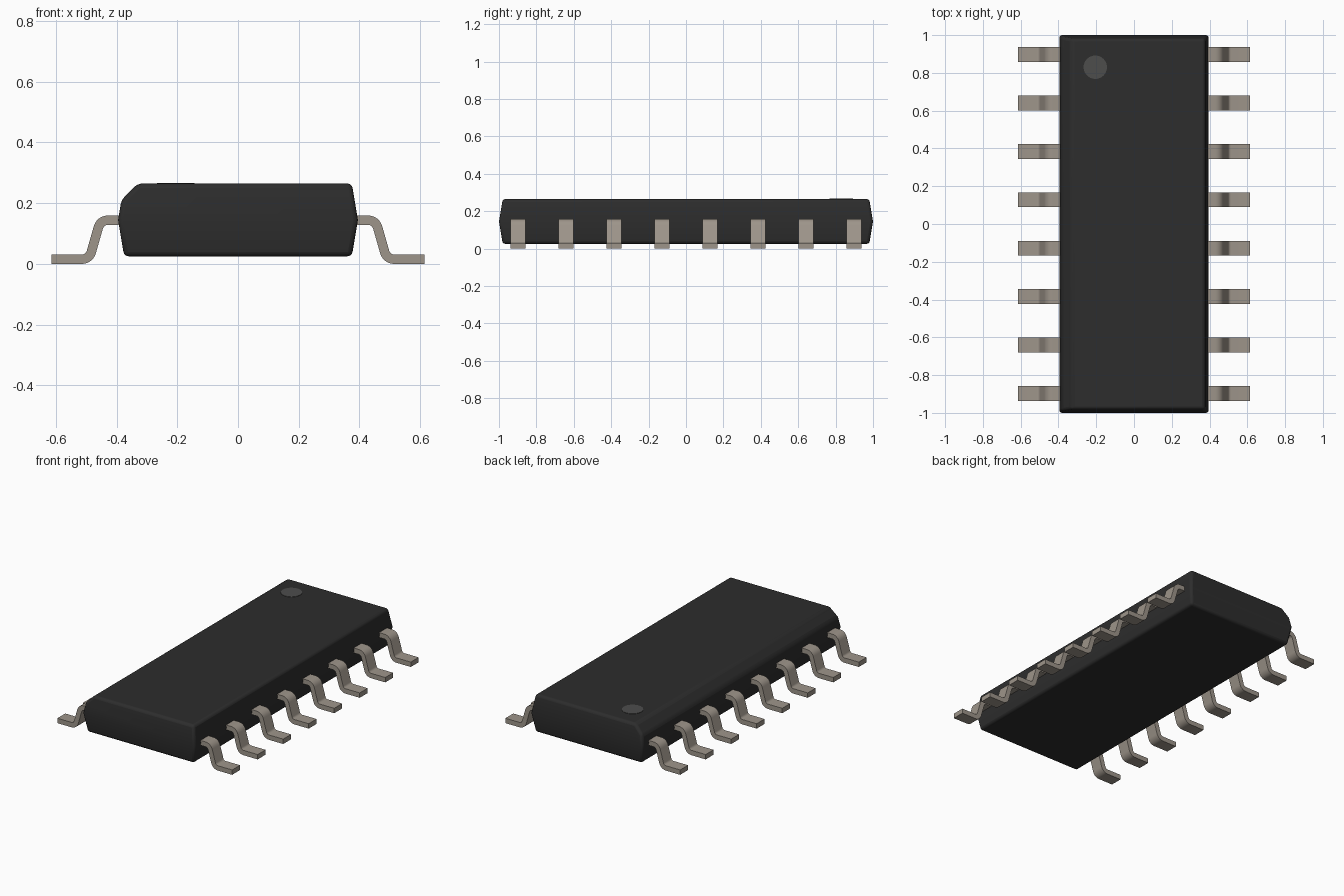
import bpy, bmesh, math
from mathutils import Vector

cube = bpy.data.objects.get("Cube")
if cube:
    bpy.data.objects.remove(cube, do_unlink=True)


def material(name, rgb, rough):
    m = bpy.data.materials.new(name)
    m.use_nodes = True
    m.diffuse_color = (*rgb, 1)
    node = m.node_tree.nodes["Principled BSDF"]
    node.inputs["Base Color"].default_value = (*rgb, 1)
    node.inputs["Roughness"].default_value = rough
    return m


BLACK = material("black plastic", (0.026, 0.026, 0.026), 0.6)
GREY = material("grey marking", (0.075, 0.075, 0.073), 0.6)
METAL = material("tinned metal", (0.34, 0.30, 0.255), 0.5)


def add_object(name, mesh, mat=None):
    ob = bpy.data.objects.new(name, mesh)
    bpy.context.collection.objects.link(ob)
    if mat:
        mesh.materials.append(mat)
    return ob


def mesh_from(bm, name):
    bmesh.ops.recalc_face_normals(bm, faces=bm.faces)
    me = bpy.data.meshes.new(name)
    bm.to_mesh(me)
    bm.free()
    return me


def smooth(ob, degrees):
    bpy.ops.object.select_all(action='DESELECT')
    ob.select_set(True)
    bpy.context.view_layer.objects.active = ob
    bpy.ops.object.shade_smooth_by_angle(angle=math.radians(degrees))


# Body: three stacked rectangles, widest at the mould seam
BOTTOM, SEAM, TOP = 0.025, 0.145, 0.265
bm = bmesh.new()
rings = []
for z, inset in ((BOTTOM, 0.02), (SEAM, 0), (TOP, 0.02)):
    hx, hy = 0.395 - inset, 1.0 - inset
    rings.append([bm.verts.new((sx * hx, sy * hy, z))
                  for sx, sy in ((-1, -1), (1, -1), (1, 1), (-1, 1))])
bm.faces.new(rings[0])
bm.faces.new(rings[2])
for low, high in zip(rings, rings[1:]):
    for i in range(4):
        j = (i + 1) % 4
        bm.faces.new((low[i], low[j], high[j], high[i]))
bmesh.ops.recalc_face_normals(bm, faces=bm.faces)

# Sloped orientation edge along the right side
cut = bmesh.ops.bisect_plane(bm, geom=bm.verts[:] + bm.edges[:] + bm.faces[:],
                             plane_co=(-0.33, 0, TOP), plane_no=(-1, 0, 1),
                             clear_outer=True)
bmesh.ops.holes_fill(bm, edges=[e for e in bm.edges if e.is_boundary])
body = add_object("body", mesh_from(bm, "body"), BLACK)

# Softened outer edges; the shallow seam stays unbevelled
bevel = body.modifiers.new("soft edges", 'BEVEL')
bevel.width = 0.015
bevel.segments = 3
bevel.limit_method = 'ANGLE'
bevel.angle_limit = math.radians(28)
smooth(body, 30)

# Round pin one marker
bm = bmesh.new()
bmesh.ops.create_cone(bm, cap_ends=True, segments=40, radius1=0.062,
                      radius2=0.062, depth=0.004)
marker = add_object("pin_one_marker", mesh_from(bm, "pin_one_marker"), GREY)
marker.location = (-0.205, 0.83, TOP)
smooth(marker, 30)

# Lead: a strip bent twice, swept from a centre line with rounded corners
THICK, WIDTH, RADIUS, STEPS = 0.031, 0.079, 0.032, 6
path = [Vector(p) for p in ((0.36, 0.144), (0.453, 0.144),
                            (0.490, 0.0155), (0.615, 0.0155))]


def left_normal(d):
    return Vector((-d.y, d.x))


samples = [(path[0], Vector((0, 1)))]
for a, b, c in zip(path, path[1:], path[2:]):
    d1, d2 = (b - a).normalized(), (c - b).normalized()
    turn = d1.angle_signed(d2)
    side = 1 if d1.x * d2.y - d1.y * d2.x > 0 else -1
    start = b - d1 * RADIUS * math.tan(abs(turn) / 2)
    centre = start + left_normal(d1) * RADIUS * side
    base = math.atan2(d1.y, d1.x)
    for i in range(STEPS + 1):
        ang = base + side * abs(turn) * i / STEPS
        n = Vector((-math.sin(ang), math.cos(ang)))
        samples.append((centre - n * RADIUS * side, n))
samples.append((path[-1], Vector((0, 1))))

outline = [p + n * THICK / 2 for p, n in samples]
outline += [p - n * THICK / 2 for p, n in reversed(samples)]
bm = bmesh.new()
profile = bm.faces.new([bm.verts.new((p.x, -WIDTH / 2, p.y)) for p in outline])
extruded = bmesh.ops.extrude_face_region(bm, geom=[profile])
bmesh.ops.translate(bm, vec=(0, WIDTH, 0),
                    verts=[v for v in extruded["geom"]
                           if isinstance(v, bmesh.types.BMVert)])
lead_mesh = mesh_from(bm, "lead")
lead_mesh.materials.append(METAL)

# Eight leads on each side share the one mesh
for side, turn in (("left", 0), ("right", math.pi)):
    for i in range(8):
        lead = add_object(f"{side}_lead_{i + 1}", lead_mesh)
        lead.location.y = (i - 3.5) * 0.2565
        lead.rotation_euler.z = turn
smooth(lead, 30)
